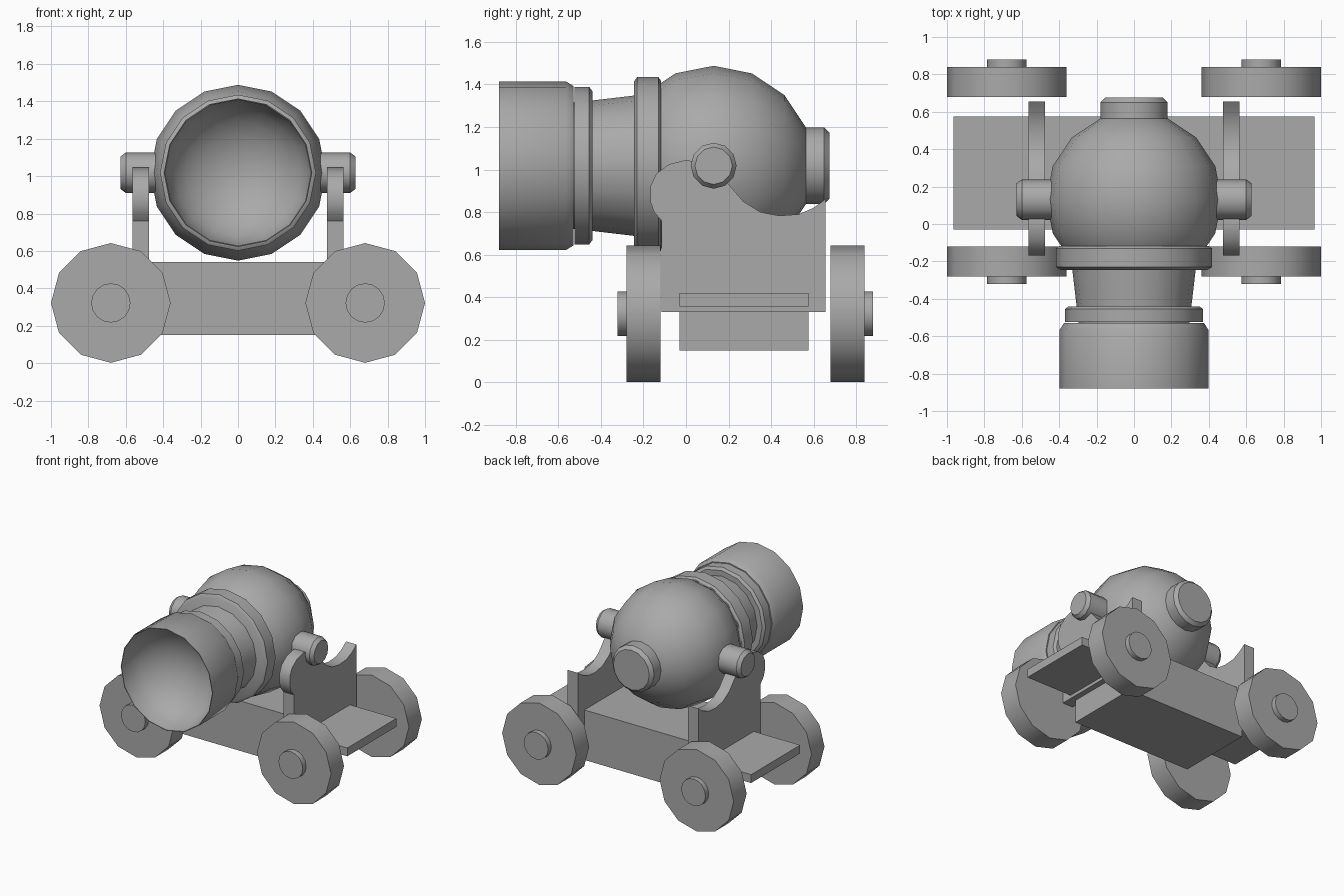
import bpy, bmesh, math
from mathutils import Vector

if "Cube" in bpy.data.objects:
    bpy.data.objects.remove(bpy.data.objects["Cube"])

grey = bpy.data.materials.new("iron_grey")
grey.diffuse_color = (0.4, 0.4, 0.4, 1)
grey.use_nodes = True
grey.node_tree.nodes["Principled BSDF"].inputs["Base Color"].default_value = grey.diffuse_color


def finish(name, bm, smooth=None):
    bmesh.ops.recalc_face_normals(bm, faces=bm.faces)
    me = bpy.data.meshes.new(name)
    bm.to_mesh(me)
    bm.free()
    ob = bpy.data.objects.new(name, me)
    bpy.context.collection.objects.link(ob)
    me.materials.append(grey)
    if smooth:
        bpy.ops.object.select_all(action='DESELECT')
        ob.select_set(True)
        bpy.context.view_layer.objects.active = ob
        bpy.ops.object.shade_smooth_by_angle(angle=math.radians(smooth))
    return ob


def lathe(name, profile, centre, axis, sides, smooth=35):
    """Spin (distance along axis, radius) points around the x or y axis."""
    bm = bmesh.new()
    rings = []
    for d, r in profile:
        ring = []
        for i in range(sides if r > 0 else 1):
            a = 2 * math.pi * i / sides
            u, v = r * math.cos(a), r * math.sin(a)
            p = (d, u, v) if axis == 'x' else (u, d, v)
            ring.append(bm.verts.new(Vector(centre) + Vector(p)))
        rings.append(ring)
    for a, b in zip(rings, rings[1:]):
        for i in range(sides):
            j = (i + 1) % sides
            if len(a) == 1:
                bm.faces.new((a[0], b[i], b[j]))
            elif len(b) == 1:
                bm.faces.new((a[i], a[j], b[0]))
            else:
                bm.faces.new((a[i], a[j], b[j], b[i]))
    for end in (rings[0], rings[-1]):
        if len(end) > 1:
            bm.faces.new(end)
    return finish(name, bm, smooth)


def box(name, lo, hi):
    bm = bmesh.new()
    bmesh.ops.create_cube(bm, size=1)
    for v in bm.verts:
        v.co = [l + (c + 0.5) * (h - l) for l, h, c in zip(lo, hi, v.co)]
    return finish(name, bm)


AXIS = (0, 0, 1.018)

# Round breech
R = 0.47
breech = [(0.13 - R * math.cos(k * math.pi / 8), R * math.sin(k * math.pi / 8) if 0 < k < 8 else 0)
          for k in range(9)]
lathe("breech", breech, AXIS, 'y', 16, 40)

# Barrel neck, bands and hollow muzzle
lathe("neck", [(-0.54, 0.295), (-0.2, 0.335)], AXIS, 'y', 16)
lathe("rear_band", [(-0.245, 0.395), (-0.23, 0.417), (-0.13, 0.417), (-0.118, 0.4)], AXIS, 'y', 16)
lathe("front_band", [(-0.525, 0.37), (-0.455, 0.37), (-0.44, 0.35)], AXIS, 'y', 16)
bowl = [(-0.88 + 0.33 * math.sin(t * math.pi / 12), 0.392 * math.cos(t * math.pi / 12) if t < 6 else 0)
        for t in range(6, -1, -1)]
lathe("muzzle", bowl + [(-0.88, 0.397), (-0.565, 0.397), (-0.53, 0.375), (-0.525, 0)], AXIS, 'y', 16)

# Rear knob
lathe("rear_knob", [(0.5, 0.18), (0.65, 0.18), (0.675, 0.155)], AXIS, 'y', 16)

# Side bracket outline: base, scooped rear top, rounded front lobe
outline = [(-0.115, 0.33), (0.655, 0.33), (0.655, 0.86), (0.60, 0.82), (0.53, 0.79), (0.44, 0.783),
           (0.35, 0.80), (0.27, 0.85), (0.21, 0.92), (0.15, 0.98), (0.08, 1.03), (0.0, 1.045),
           (-0.08, 1.025), (-0.14, 0.98), (-0.168, 0.92), (-0.168, 0.85), (-0.15, 0.80), (-0.115, 0.76)]

for s, side in ((1, "right"), (-1, "left")):
    # Trunnion
    lathe(side + "_trunnion", [(s * 0.38, 0.108), (s * 0.6, 0.108), (s * 0.627, 0.088)],
          (0, 0.13, 1.018), 'x', 12)
    # Bracket
    bm = bmesh.new()
    face = bm.faces.new([bm.verts.new((s * 0.475, y, z)) for y, z in outline])
    ext = bmesh.ops.extrude_face_region(bm, geom=[face])
    moved = [g for g in ext['geom'] if isinstance(g, bmesh.types.BMVert)]
    bmesh.ops.translate(bm, verts=moved, vec=(s * 0.09, 0, 0))
    finish(side + "_bracket", bm, 35)
    # Wheels with hubs on the outer faces
    for inner, outer, hub, end in ((-0.12, -0.28, -0.322, "front"), (0.68, 0.84, 0.88, "rear")):
        c = (s * 0.68, 0, 0.322)
        lathe(f"{end}_{side}_wheel", [(inner, 0.32), (outer, 0.32)], c, 'y', 12)
        lathe(f"{end}_{side}_hub", [(outer - 0.01 * math.copysign(1, outer), 0.105), (hub, 0.105)],
              c, 'y', 16)

# Carriage body and cross plank
box("carriage_body", (-0.52, -0.03, 0.15), (0.52, 0.575, 0.54))
box("cross_plank", (-0.965, -0.03, 0.355), (0.965, 0.575, 0.42))
